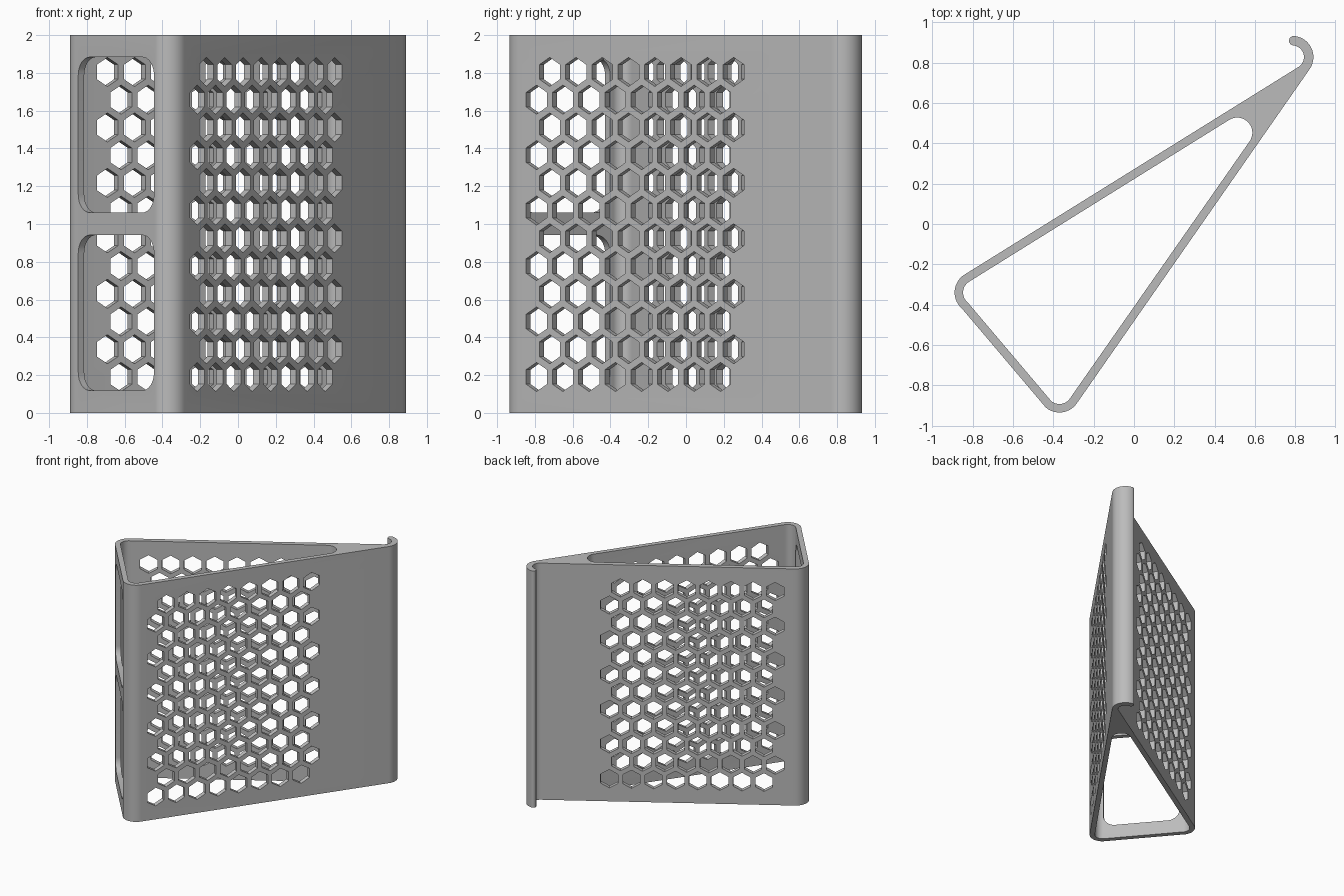
import bpy, bmesh, math
from mathutils import Vector

if "Cube" in bpy.data.objects:
    bpy.data.objects.remove(bpy.data.objects["Cube"])

H = 2.0                                   # height of the stand
R_OUT, R_IN = 0.105, 0.063                # corner radii
LEFT, FRONT = Vector((-0.785, -0.34)), Vector((-0.37, -0.83))
HOOK, APEX = Vector((0.785, 0.828)), Vector((0.512, 0.453))

grey = bpy.data.materials.new("grey plastic")
grey.diffuse_color = (0.5, 0.5, 0.5, 1)
grey.use_nodes = True
grey.node_tree.nodes["Principled BSDF"].inputs["Base Color"].default_value = grey.diffuse_color


def arc(c, r, a0, a1, n=14):
    """Points on an arc, angles in degrees."""
    return [c + r * Vector((math.cos(a), math.sin(a)))
            for a in (math.radians(a0 + (a1 - a0) * i / n) for i in range(n + 1))]


def add_prism(bm, base, offset):
    """Extrude a closed loop of 3D points by offset."""
    face = bm.faces.new([bm.verts.new(p) for p in base])
    ext = bmesh.ops.extrude_face_region(bm, geom=[face])
    verts = [g for g in ext["geom"] if isinstance(g, bmesh.types.BMVert)]
    bmesh.ops.translate(bm, verts=verts, vec=offset)


def make_object(name, bm):
    bmesh.ops.recalc_face_normals(bm, faces=bm.faces)
    me = bpy.data.meshes.new(name)
    bm.to_mesh(me)
    bm.free()
    me.materials.append(grey)
    ob = bpy.data.objects.new(name, me)
    bpy.context.collection.objects.link(ob)
    return ob


def prism_object(name, pts, z0, z1):
    bm = bmesh.new()
    add_prism(bm, [(p.x, p.y, z0) for p in pts], Vector((0, 0, z1 - z0)))
    return make_object(name, bm)


def wall_cutter(bm, origin, direction, outline, centre_t, centre_z):
    """Cut an outline (along wall, up) straight through one wall."""
    d = direction.normalized()
    n = Vector((d.y, -d.x, 0))            # one side of the wall
    if n.dot(Vector((origin.x, origin.y, 0))) < 0:
        n = -n                            # make it point outwards
    base = []
    for u, v in outline:
        p = origin + d * (centre_t + u)
        base.append(Vector((p.x, p.y, centre_z + v)) + n * 0.03)
    add_prism(bm, base, -n * 0.11)


# Angles of the wall normals
a_left = 121.86
a_front = 229.7
a_right = 325.1

# Outer profile: two round corners and the curled hook at the tip
tip = arc(HOOK, 0.0815, 85, 86, 1)[0]
outer = (arc(LEFT, R_OUT, a_left, a_front)
         + arc(FRONT, R_OUT, a_front, a_right)
         + arc(HOOK, R_OUT, a_right - 360, 85, 20)
         + arc(tip, 0.0235, 85, 265, 8)[1:-1]
         + arc(HOOK, 0.058, 85, -60, 16))
body = prism_object("wedge_shell", outer, 0, H)

# Hollow core
inner = (arc(LEFT, R_IN, a_left, a_front)
         + arc(FRONT, R_IN, a_front, a_right)
         + arc(APEX, 0.075, a_right - 360, a_left, 18))
core = prism_object("core_cutter", inner, -0.1, H + 0.1)

# Honeycomb holes in the two long walls
ROWS, COLS, PITCH, HEX = 12, 8, 0.1695, 0.077
hexagon = [(HEX * math.cos(math.radians(30 + 60 * i)),
            HEX * math.sin(math.radians(30 + 60 * i))) for i in range(6)]
left_start = arc(LEFT, R_OUT, a_left, 0, 1)[0]
front_start = arc(FRONT, R_OUT, a_right, 0, 1)[0]
left_dir = Vector((0.8493, 0.5279))
right_dir = HOOK - FRONT
bm = bmesh.new()
for row in range(ROWS):
    z = 1.805 - row * PITCH * math.sqrt(3) / 2
    odd = row % 2
    for col in range(COLS):
        wall_cutter(bm, left_start, left_dir, hexagon,
                    (0.235 if odd else 0.15) + col * PITCH, z)
        wall_cutter(bm, front_start, right_dir, hexagon,
                    (0.12 if odd else 0.205) + col * PITCH, z)

# Two rounded windows in the short wall
W, T, RAD = 0.31, 0.4115, 0.095
window = []
for k, (sx, sz) in enumerate([(1, 1), (-1, 1), (-1, -1), (1, -1)]):
    c = Vector((sx * (W - RAD), sz * (T - RAD)))
    window += [tuple(p) for p in arc(c, RAD, 90 * k, 90 * k + 90, 8)]
short_start = arc(LEFT, R_OUT, a_front, 0, 1)[0]
short_dir = FRONT - LEFT
for z in (0.53, 1.472):
    wall_cutter(bm, short_start, short_dir, window, short_dir.length / 2, z)
holes = make_object("hole_cutter", bm)

# Apply the cuts
for cutter in (core, holes):
    mod = body.modifiers.new(cutter.name, 'BOOLEAN')
    mod.operation = 'DIFFERENCE'
    mod.solver = 'EXACT'
    mod.object = cutter
    bpy.context.view_layer.objects.active = body
    bpy.ops.object.modifier_apply(modifier=mod.name)
for cutter in (core, holes):
    bpy.data.objects.remove(cutter)

# Smooth the round corners, keep the edges crisp
bpy.ops.object.select_all(action='DESELECT')
body.select_set(True)
bpy.context.view_layer.objects.active = body
bpy.ops.object.shade_smooth_by_angle(angle=math.radians(30))
